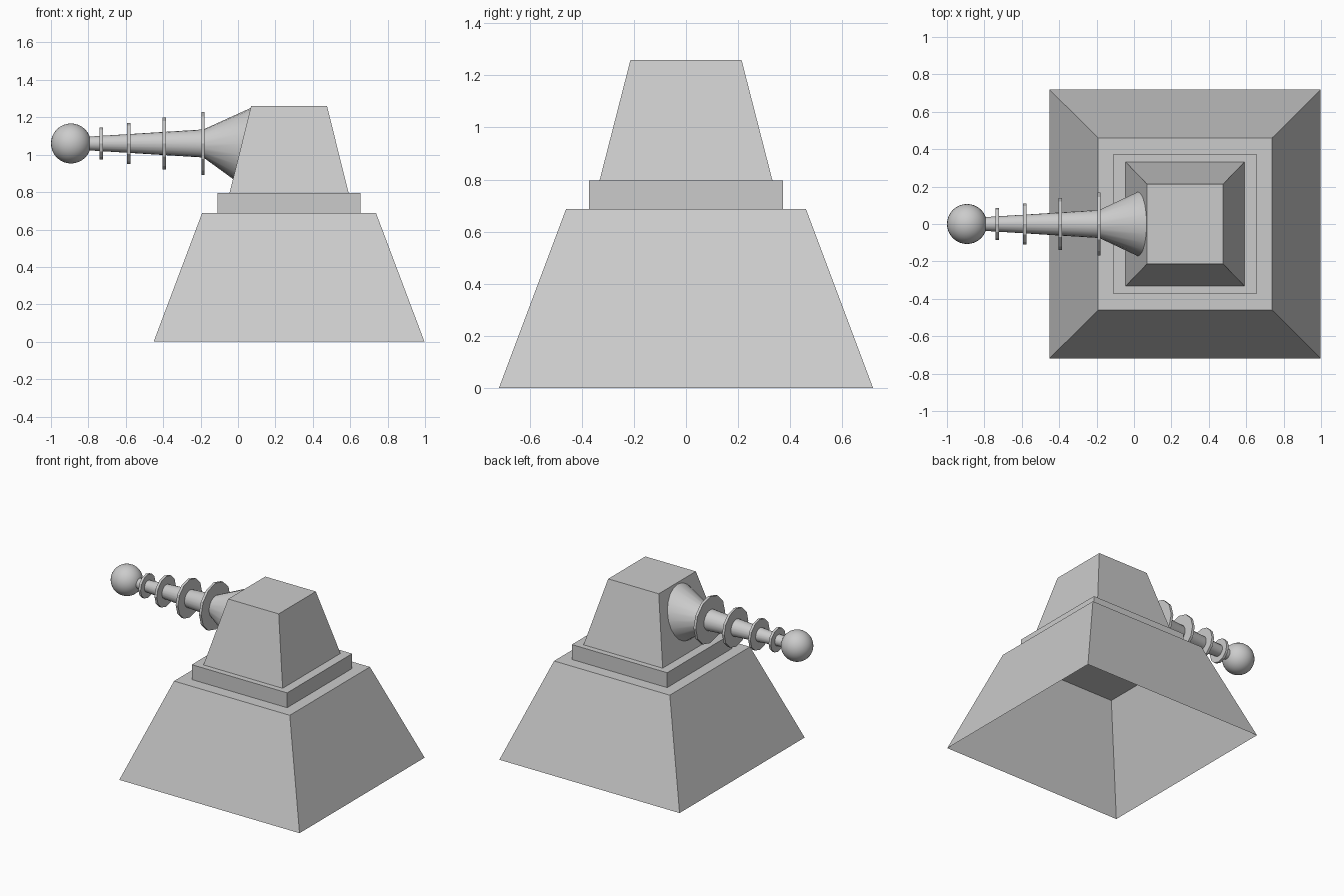
import bpy, bmesh
from math import cos, sin, pi, radians

if "Cube" in bpy.data.objects:
    bpy.data.objects.remove(bpy.data.objects["Cube"])

CX = 0.273   # tower centre in x
AZ = 1.06    # barrel axis height


def finish(bm, name, smooth=False, recalc=True):
    if recalc:
        bmesh.ops.recalc_face_normals(bm, faces=bm.faces[:])
    me = bpy.data.meshes.new(name)
    bm.to_mesh(me)
    bm.free()
    ob = bpy.data.objects.new(name, me)
    bpy.context.collection.objects.link(ob)
    if smooth:
        bpy.ops.object.select_all(action='DESELECT')
        ob.select_set(True)
        bpy.context.view_layer.objects.active = ob
        bpy.ops.object.shade_smooth_by_angle(angle=radians(40))
    return ob


def block(name, z0, z1, bottom, top, open_bottom=False):
    """Box with its own half-widths at the bottom and the top."""
    bm = bmesh.new()
    bmesh.ops.create_cube(bm, size=2)
    if open_bottom:
        low = [f for f in bm.faces if f.normal.z < -0.5]
        bmesh.ops.delete(bm, geom=low, context='FACES_ONLY')
    for v in bm.verts:
        hx, hy = top if v.co.z > 0 else bottom
        v.co = (CX + v.co.x * hx, v.co.y * hy, z1 if v.co.z > 0 else z0)
    return finish(bm, name, recalc=False)


def loft(name, rings, sides, smooth):
    """Tube along x; each ring is (x, y radius, z radius, lean of x per z)."""
    bm = bmesh.new()
    loops = []
    for x, ry, rz, lean in rings:
        loop = []
        for i in range(sides):
            a = 2 * pi * i / sides
            dz = rz * cos(a)
            loop.append(bm.verts.new((x + lean * dz, ry * sin(a), AZ + dz)))
        loops.append(loop)
    for a, b in zip(loops, loops[1:]):
        for i in range(sides):
            j = (i + 1) % sides
            bm.faces.new((a[i], a[j], b[j], b[i]))
    bm.faces.new(loops[0])
    bm.faces.new(loops[-1])
    return finish(bm, name, smooth)


# Stepped tower: hollow base, slab and head
block("base", 0, 0.688, (0.724, 0.718), (0.465, 0.46), open_bottom=True)
block("slab", 0.688, 0.796, (0.383, 0.373), (0.383, 0.373))
block("head", 0.796, 1.26, (0.318, 0.332), (0.203, 0.213))

# Barrel with a flare whose end leans along the sloping face of the head
loft("barrel", [(-0.81, 0.036, 0.036, 0), (-0.185, 0.075, 0.075, 0),
                (0.021, 0.172, 0.19, 0.25)], 20, True)

# Cooling rings
for n, (x, r) in enumerate([(-0.732, 0.085), (-0.585, 0.11),
                            (-0.395, 0.138), (-0.187, 0.168)], 1):
    loft(f"ring_{n}", [(x - 0.009, r, r, 0), (x + 0.009, r, r, 0)], 12, False)

# Ball at the tip
bm = bmesh.new()
bmesh.ops.create_uvsphere(bm, u_segments=32, v_segments=16, radius=0.107)
bmesh.ops.translate(bm, verts=bm.verts[:], vec=(-0.893, 0, AZ))
finish(bm, "tip_ball", True)
